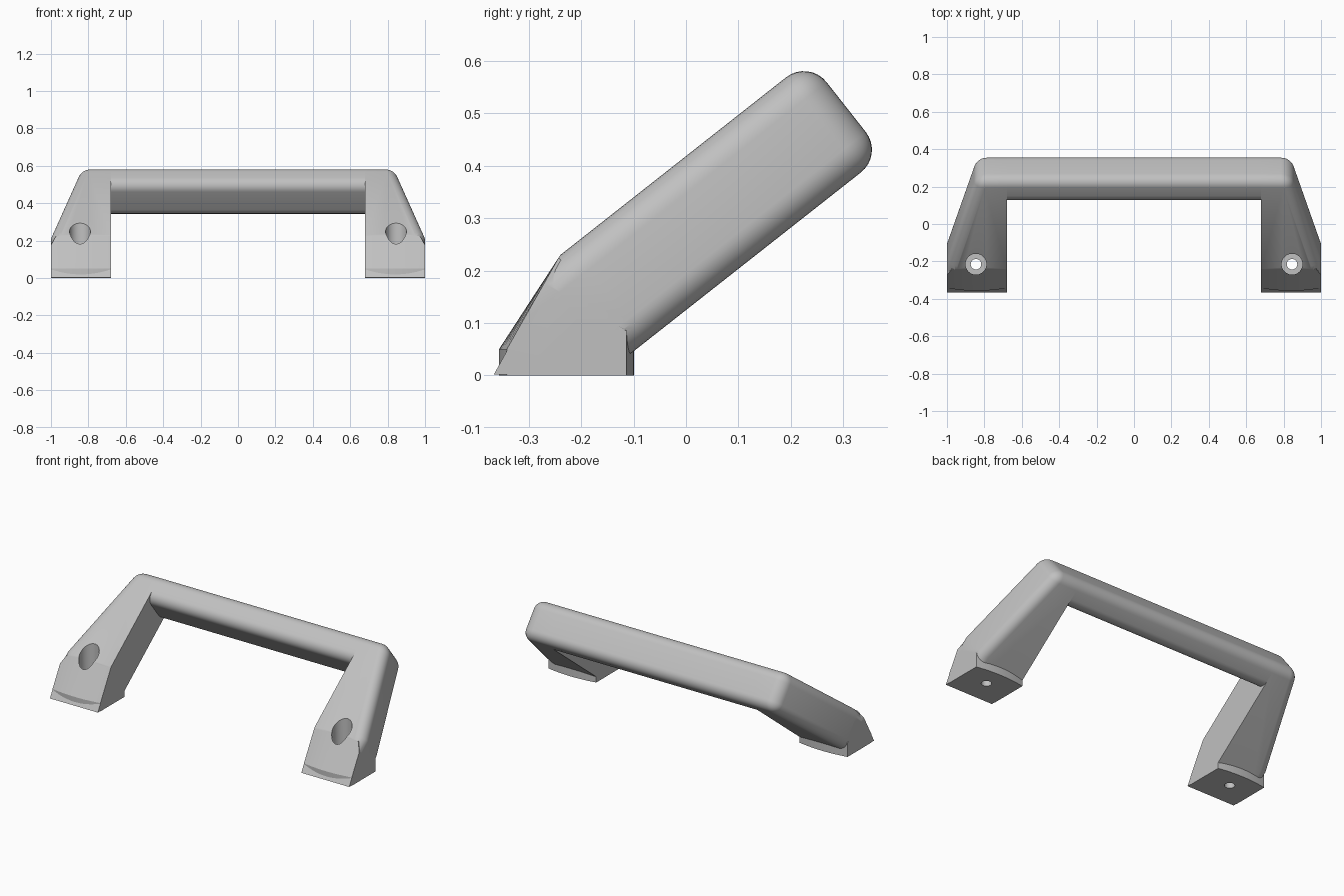
import bpy, bmesh
from math import radians
from mathutils import Matrix, Vector

if "Cube" in bpy.data.objects:
    bpy.data.objects.remove(bpy.data.objects["Cube"], do_unlink=True)

TILT = Matrix.Rotation(radians(38.2), 4, 'X')   # slope of the whole grip
LOW, HIGH, END, ROUND = 0.098, 0.329, 0.557, 0.055
INNER, HOLE_X, HOLE_Y = 0.68, 0.845, -0.215

grey = bpy.data.materials.new("satin_grey")
grey.use_nodes = True
COLOUR = (0.53, 0.53, 0.53, 1)
grey.diffuse_color = COLOUR
grey.node_tree.nodes["Principled BSDF"].inputs["Base Color"].default_value = COLOUR


def make_object(name, bm):
    bmesh.ops.recalc_face_normals(bm, faces=bm.faces)
    mesh = bpy.data.meshes.new(name)
    bm.to_mesh(mesh)
    bm.free()
    ob = bpy.data.objects.new(name, mesh)
    mesh.materials.append(grey)
    bpy.context.collection.objects.link(ob)
    return ob


def extrude(points, offset):
    """Solid from a flat outline pushed along an offset."""
    bm = bmesh.new()
    face = bm.faces.new([bm.verts.new(p) for p in points])
    res = bmesh.ops.extrude_face_region(bm, geom=[face], use_keep_orig=True)
    verts = [g for g in res["geom"] if isinstance(g, bmesh.types.BMVert)]
    bmesh.ops.translate(bm, verts=verts, vec=offset)
    bmesh.ops.recalc_face_normals(bm, faces=bm.faces)
    return bm


def round_edges(bm, rule):
    edges = [e for e in bm.edges if rule(e.verts[0].co, e.verts[1].co)]
    bmesh.ops.bevel(bm, geom=edges, offset=ROUND, offset_type='OFFSET',
                    segments=8, profile=0.5, affect='EDGES')


def cut(bm, point, normal):
    """Remove everything on the normal side of a plane and cap it."""
    bmesh.ops.bisect_plane(bm, geom=bm.verts[:] + bm.edges[:] + bm.faces[:],
                           plane_co=point, plane_no=normal, clear_outer=True)
    bmesh.ops.holes_fill(bm, edges=[e for e in bm.edges if e.is_boundary])


def activate(ob):
    bpy.ops.object.select_all(action='DESELECT')
    ob.select_set(True)
    bpy.context.view_layer.objects.active = ob


def combine(ob, other, operation):
    mod = ob.modifiers.new("combine", 'BOOLEAN')
    mod.operation, mod.object, mod.solver = operation, other, 'EXACT'
    activate(ob)
    bpy.ops.object.modifier_apply(modifier=mod.name)
    bpy.data.objects.remove(other, do_unlink=True)


def smooth(ob):
    activate(ob)
    bpy.ops.object.shade_smooth_by_angle(angle=radians(28))


# Grip bar: rounded box between the legs
section = [(-INNER, s, t) for s, t in
           ((0.395, LOW), (END, LOW), (END, HIGH), (0.395, HIGH))]
bm = extrude(section, (2 * INNER, 0, 0))
round_edges(bm, lambda a, b: abs(a.x - b.x) > 1)
bm.transform(TILT)
smooth(make_object("grip_bar", bm))

# Leg: tapered plan, rounded on its outer and far edges
plan = [(INNER, -0.5), (1, -0.5), (1, -0.02), (0.84, END), (INNER, END)]
bm = extrude([(x, s, LOW) for x, s in plan], (0, 0, HIGH - LOW))


def outer_edge(a, b):
    on_inner = abs(a.x - INNER) < 0.01 and abs(b.x - INNER) < 0.01
    at_start = a.y < -0.4 and b.y < -0.4
    upright = abs(a.z - b.z) > 0.1
    return not on_inner and not at_start and (not upright or a.y > 0.4)


round_edges(bm, outer_edge)
bm.transform(TILT)
cut(bm, Vector((0, 0, 0.002)), Vector((0, 0, -1)))
cut(bm, Vector((0, -0.24, 0.23)), Vector((0, -0.18, 0.1)))
leg = make_object("side_legs", bm)

# Foot: upright block with gently bowed front and back faces
bm = bmesh.new()
rings = []
COLUMNS = 12
for i in range(COLUMNS + 1):
    u = 2 * i / COLUMNS - 1
    sag = 0.015 * u * u
    rise = 0.7 if i == COLUMNS else 0.97
    front, back = -0.357 + sag, -0.099 - sag
    crest_y = front + (-0.24 - front) * rise
    ring = [(front, 0), (front, 0.05), (crest_y, 0.05 + 0.18 * rise),
            (back, 0.085), (back, 0)]
    rings.append([bm.verts.new((0.84 + 0.16 * u, y, z)) for y, z in ring])
for a, b in zip(rings, rings[1:]):
    for k in range(5):
        j = (k + 1) % 5
        bm.faces.new((a[k], a[j], b[j], b[k]))
bm.faces.new(rings[0])
bm.faces.new(rings[-1])
combine(leg, make_object("foot", bm), 'UNION')

# Screw hole with a wider recess for the screw head
for radius, bottom, top in ((0.056, 0.1, 0.45), (0.028, -0.1, 0.2)):
    bm = bmesh.new()
    bmesh.ops.create_cone(
        bm, cap_ends=True, segments=40, radius1=radius, radius2=radius,
        depth=top - bottom,
        matrix=Matrix.Translation((HOLE_X, HOLE_Y, (top + bottom) / 2)))
    drill = make_object("drill", bm)
    drill.hide_render = True
    combine(leg, drill, 'DIFFERENCE')

# Matching leg on the other side
smooth(leg)
mirror = leg.modifiers.new("mirror", 'MIRROR')
mirror.use_mirror_merge = False
activate(leg)
bpy.ops.object.modifier_apply(modifier=mirror.name)
